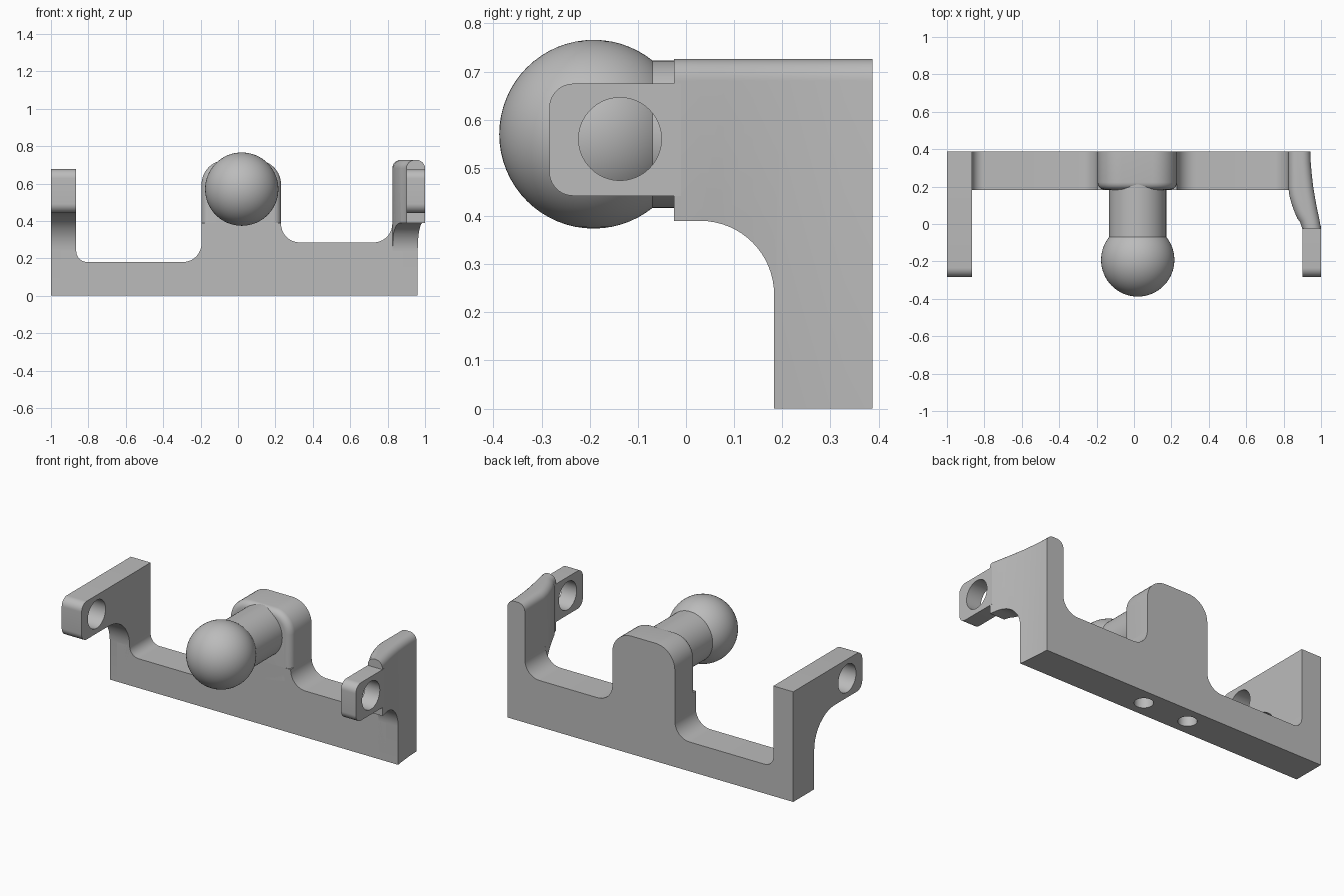
import bpy, bmesh, math
from mathutils import Vector, Matrix

cube = bpy.data.objects.get("Cube")
if cube:
    bpy.data.objects.remove(cube, do_unlink=True)

grey = bpy.data.materials.new("plain grey")
grey.use_nodes = True
grey.diffuse_color = (0.5, 0.5, 0.5, 1)
grey.node_tree.nodes["Principled BSDF"].inputs["Base Color"].default_value = (0.5, 0.5, 0.5, 1)

FRONT, BACK = 0.183, 0.387
HOLE_Y, HOLE_Z, HOLE_R = -0.137, 0.56, 0.086
BALL = Vector((0.02, -0.192, 0.57))


def rounded(points, steps=10):
    """Replace each (u, v, radius) corner with an arc."""
    out = []
    for i, (u, v, r) in enumerate(points):
        p = Vector((u, v))
        if r == 0:
            out.append(p)
            continue
        a = (Vector(points[i - 1][:2]) - p).normalized()
        b = (Vector(points[(i + 1) % len(points)][:2]) - p).normalized()
        half = a.angle(b) / 2
        centre = p + (a + b).normalized() * (r / math.sin(half))
        start = p + a * (r / math.tan(half)) - centre
        end = p + b * (r / math.tan(half)) - centre
        sweep = start.angle(end)
        for k in range(steps + 1):
            t = k / steps
            arc = start * math.sin((1 - t) * sweep) + end * math.sin(t * sweep)
            out.append(centre + arc / math.sin(sweep))
    return out


def finish(bm, name):
    bmesh.ops.recalc_face_normals(bm, faces=bm.faces[:])
    mesh = bpy.data.meshes.new(name)
    bm.to_mesh(mesh)
    bm.free()
    mesh.materials.append(grey)
    ob = bpy.data.objects.new(name, mesh)
    bpy.context.collection.objects.link(ob)
    return ob


def prism(name, outline, axis, lo, hi, bevel=0, pick=None):
    """Extrude an outline along an axis, optionally rounding picked edges."""
    place = {"x": lambda p, d: (d, p.x, p.y),
             "y": lambda p, d: (p.x, d, p.y),
             "z": lambda p, d: (p.x, p.y, d)}[axis]
    bm = bmesh.new()
    rings = [[bm.verts.new(place(p, d)) for p in outline] for d in (lo, hi)]
    bm.faces.new(rings[0])
    bm.faces.new(rings[1])
    for i in range(len(outline)):
        bm.faces.new((rings[0][i - 1], rings[0][i], rings[1][i], rings[1][i - 1]))
    bmesh.ops.recalc_face_normals(bm, faces=bm.faces[:])
    if bevel:
        edges = [e for e in bm.edges if pick(e.verts[0].co, e.verts[1].co)]
        bmesh.ops.bevel(bm, geom=edges, offset=bevel, segments=6,
                        profile=0.5, affect="EDGES")
    return finish(bm, name)


def cylinder(name, radius, length, centre, axis):
    bm = bmesh.new()
    turn = {"x": Matrix.Rotation(math.pi / 2, 4, "Y"),
            "y": Matrix.Rotation(math.pi / 2, 4, "X"),
            "z": Matrix()}[axis]
    bmesh.ops.create_cone(bm, cap_ends=True, segments=64, radius1=radius, radius2=radius,
                          depth=length, matrix=Matrix.Translation(centre) @ turn)
    return finish(bm, name)


def activate(ob):
    bpy.ops.object.select_all(action="DESELECT")
    ob.select_set(True)
    bpy.context.view_layer.objects.active = ob


def cut(ob, cutters):
    activate(ob)
    for c in cutters:
        mod = ob.modifiers.new("cut", "BOOLEAN")
        mod.operation = "DIFFERENCE"
        mod.solver = "EXACT"
        mod.object = c
        bpy.ops.object.modifier_apply(modifier=mod.name)


# Base bar with fillets running up to the post and both arms
base = prism("base_bar", rounded([
    (-0.95, 0, 0), (0.88, 0, 0), (0.88, 0.39, 0), (0.825, 0.39, 0),
    (0.825, 0.285, 0.1), (0.23, 0.285, 0.1), (0.23, 0.39, 0), (-0.195, 0.39, 0),
    (-0.195, 0.18, 0.1), (-0.865, 0.18, 0.06), (-0.865, 0.3, 0), (-0.95, 0.3, 0)]),
    "y", FRONT, BACK)

# Centre post with a softened front edge
post = prism("centre_post", rounded([
    (-0.195, 0.1, 0), (0.23, 0.1, 0), (0.23, 0.725, 0.13), (-0.195, 0.725, 0.13)]),
    "y", FRONT, BACK, 0.04,
    lambda a, b: max(a.y, b.y) < FRONT + 0.001 and max(a.z, b.z) > 0.2)

# Ball on its neck
neck = cylinder("ball_neck", 0.153, 0.47, (BALL.x, 0.055, BALL.z), "y")
bm = bmesh.new()
bmesh.ops.create_uvsphere(bm, u_segments=64, v_segments=32, radius=0.196,
                          matrix=Matrix.Translation(BALL))
ball = finish(bm, "ball")

# Straight arm on the right
right_arm = prism("right_arm", rounded([
    (BACK, 0, 0), (BACK, 0.677, 0), (-0.284, 0.677, 0.05), (-0.284, 0.442, 0.05),
    (FRONT, 0.442, 0.2), (FRONT, 0, 0)]), "x", -1, -0.865)

# Curved arm on the left, with rounded top edges
plan = [(0.825, BACK), (0.825, 0.2), (0.831, 0.15), (0.845, 0.1), (0.858, 0.065),
        (0.873, 0.03), (0.888, 0.01), (0.9, -0.025),
        (1, -0.025), (0.99, 0.03), (0.979, 0.08), (0.968, 0.14), (0.958, 0.2),
        (0.95, 0.27), (0.945, 0.33), (0.943, BACK)]
left_arm = prism("left_arm", [Vector(p) for p in plan], "z", 0, 0.726, 0.045,
                 lambda a, b: min(a.z, b.z) > 0.7 and abs(a.y - b.y) > 0.001)
left_lug = prism("left_lug", rounded([
    (-0.01, 0.442, 0), (-0.01, 0.675, 0), (-0.284, 0.675, 0.05), (-0.284, 0.442, 0.05)]),
    "x", 0.9, 1)

# Cutters: screw holes, cross hole and the hollow under the curved arm
screw_holes = [cylinder("screw_hole_cutter", 0.053, 0.6, (x, 0.285, 0), "z")
               for x in (-0.14, 0.17)]
cross_hole = cylinder("cross_hole_cutter", HOLE_R, 3, (0, HOLE_Y, HOLE_Z), "x")
hollow = prism("hollow_cutter", rounded([
    (-0.5, -0.1, 0), (-0.5, 0.39, 0), (FRONT, 0.39, 0.153), (FRONT, -0.1, 0)], 16),
    "x", 0.7, 1.2)

cut(base, screw_holes)
cut(post, screw_holes)
cut(right_arm, [cross_hole])
cut(left_lug, [cross_hole])
cut(left_arm, [hollow])
for c in screw_holes + [cross_hole, hollow]:
    bpy.data.objects.remove(c, do_unlink=True)

for ob in (base, post, neck, ball, right_arm, left_arm, left_lug):
    activate(ob)
    bpy.ops.object.shade_smooth_by_angle(angle=math.radians(32))
